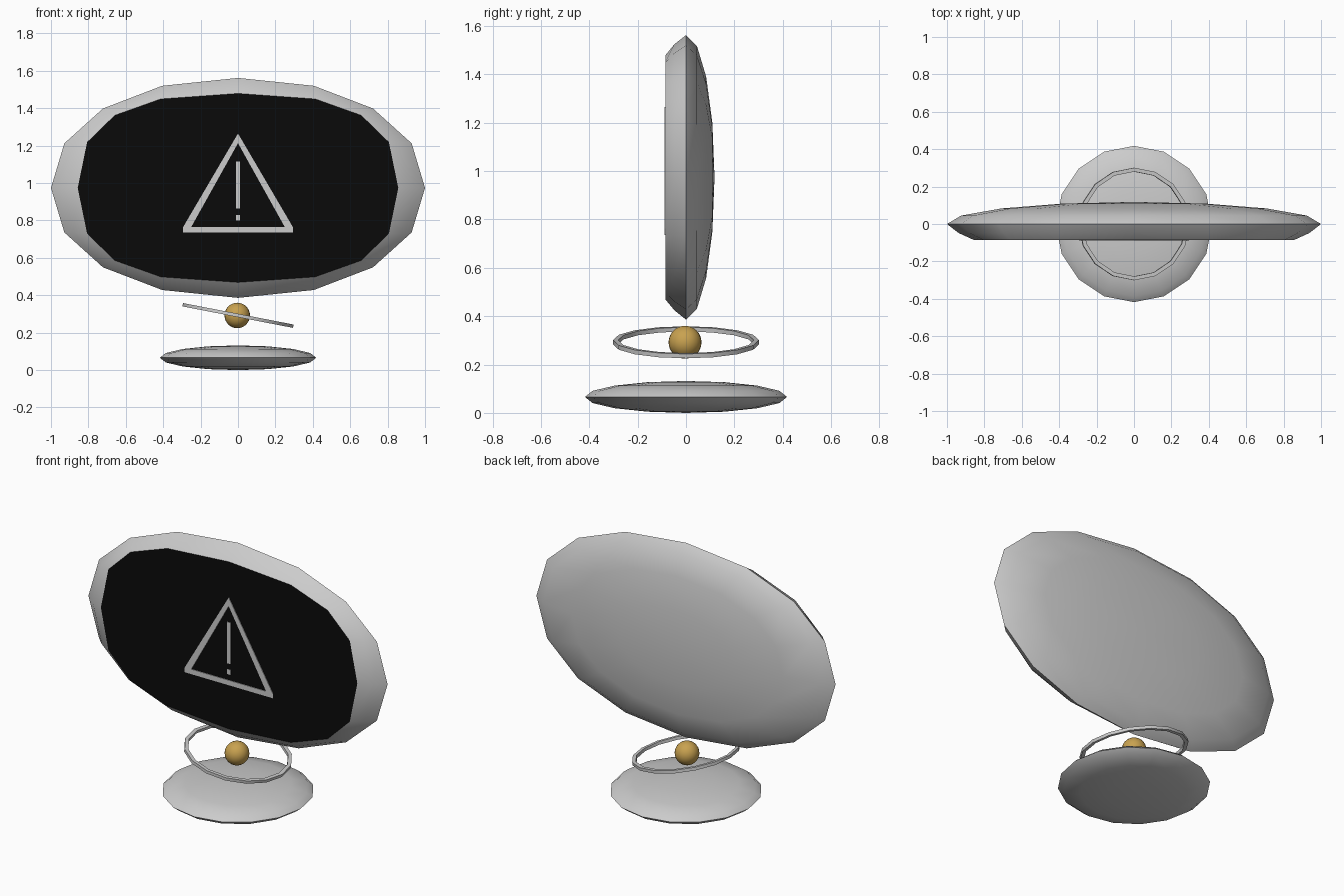
import bpy, bmesh, math
from mathutils import Vector, Matrix

if "Cube" in bpy.data.objects:
    bpy.data.objects.remove(bpy.data.objects["Cube"])

N = 16
CZ = 0.974          # centre height of the display head
FRONT = -0.085      # y of the flat display face


def material(name, rgb):
    m = bpy.data.materials.new(name)
    m.diffuse_color = (*rgb, 1)
    m.use_nodes = True
    m.node_tree.nodes["Principled BSDF"].inputs["Base Color"].default_value = m.diffuse_color
    return m


def finish(name, bm, angle=None, mat=None):
    bmesh.ops.recalc_face_normals(bm, faces=bm.faces)
    me = bpy.data.meshes.new(name)
    bm.to_mesh(me)
    bm.free()
    ob = bpy.data.objects.new(name, me)
    bpy.context.collection.objects.link(ob)
    if mat:
        me.materials.append(mat)
    if angle:
        bpy.context.view_layer.objects.active = ob
        ob.select_set(True)
        bpy.ops.object.shade_smooth_by_angle(angle=math.radians(angle))
        ob.select_set(False)
    return ob


def oval(rx, rz, y, p):
    """16-sided rounded oval in the xz plane."""
    pts = []
    for i in range(N):
        a = 2 * math.pi * i / N
        c, s = round(math.cos(a), 6), round(math.sin(a), 6)
        pts.append((rx * math.copysign(abs(c) ** p, c), y,
                    CZ + rz * math.copysign(abs(s) ** p, s)))
    return pts


def bridge(bm, a, b):
    n = len(a)
    for i in range(n):
        j = (i + 1) % n
        bm.faces.new((a[i], a[j], b[j], b[i]))


# Head shell: domed back, rounded rim, flat front
bm = bmesh.new()
sections = [oval(0.857, 0.505, FRONT, 0.76), oval(0.938, 0.55, -0.048, 0.86)]
for k in range(4):
    t = math.radians(22.5 * k)
    sections.append(oval(math.cos(t), 0.588 * math.cos(t), 0.118 * math.sin(t), 0.94))
rings = [[bm.verts.new(p) for p in s] for s in sections]
for a, b in zip(rings, rings[1:]):
    bridge(bm, a, b)
pole = bm.verts.new((0, 0.118, CZ))
for i in range(N):
    bm.faces.new((rings[-1][i], rings[-1][(i + 1) % N], pole))
finish("head_shell", bm, 40)

# Black display panel closing the front
bm = bmesh.new()
bm.faces.new([bm.verts.new(p) for p in oval(0.857, 0.505, FRONT, 0.76)])
panel = finish("display_panel", bm, mat=material("black", (0.003, 0.003, 0.003)))
if panel.data.polygons[0].normal.y > 0:
    panel.data.flip_normals()


# Warning symbol: triangle frame, bar and dot
def slab(bm, x, z0, z1):
    m = Matrix.Translation((0, FRONT - 0.002, (z0 + z1) / 2)) @ Matrix.Diagonal((2 * x, 0.004, z1 - z0, 1))
    bmesh.ops.create_cube(bm, size=1, matrix=m)


bm = bmesh.new()
outer = [(0, 1.265), (0.295, 0.762), (0.295, 0.735), (-0.295, 0.735), (-0.295, 0.762)]
inner = [(0, 1.213), (0.25, 0.765), (0.246, 0.765), (-0.246, 0.765), (-0.25, 0.765)]
loops = [[bm.verts.new((x, y, z)) for x, z in pts] for pts, y in
         ((outer, FRONT), (outer, FRONT - 0.004), (inner, FRONT - 0.004), (inner, FRONT))]
for i in range(4):
    bridge(bm, loops[i], loops[(i + 1) % 4])
slab(bm, 0.012, 0.865, 1.115)
slab(bm, 0.012, 0.80, 0.83)
finish("warning_symbol", bm)

# Gold ball joint
bm = bmesh.new()
bmesh.ops.create_uvsphere(bm, u_segments=24, v_segments=16, radius=0.068,
                          matrix=Matrix.Translation((-0.004, -0.004, 0.292)))
finish("ball_joint", bm, 60, material("gold", (0.58, 0.36, 0.08)))

# Tilted ring around the ball
bm = bmesh.new()
tilt = Matrix.Translation((0, 0, 0.292)) @ Matrix.Rotation(math.radians(11), 4, 'Y')
loops = []
for r, z in ((0.301, -0.009), (0.301, 0.009), (0.28, 0.009), (0.28, -0.009)):
    loops.append([bm.verts.new(tilt @ Vector((r * math.cos(2 * math.pi * i / N),
                                              r * math.sin(2 * math.pi * i / N), z)))
                  for i in range(N)])
for i in range(4):
    bridge(bm, loops[i], loops[(i + 1) % 4])
finish("orbit_ring", bm, 40)

# Flattened disc base
bm = bmesh.new()
bmesh.ops.create_uvsphere(bm, u_segments=N, v_segments=8, radius=1,
                          matrix=Matrix.Translation((0, 0, 0.066)) @ Matrix.Diagonal((0.418, 0.418, 0.066, 1)))
finish("base_disc", bm, 40)
